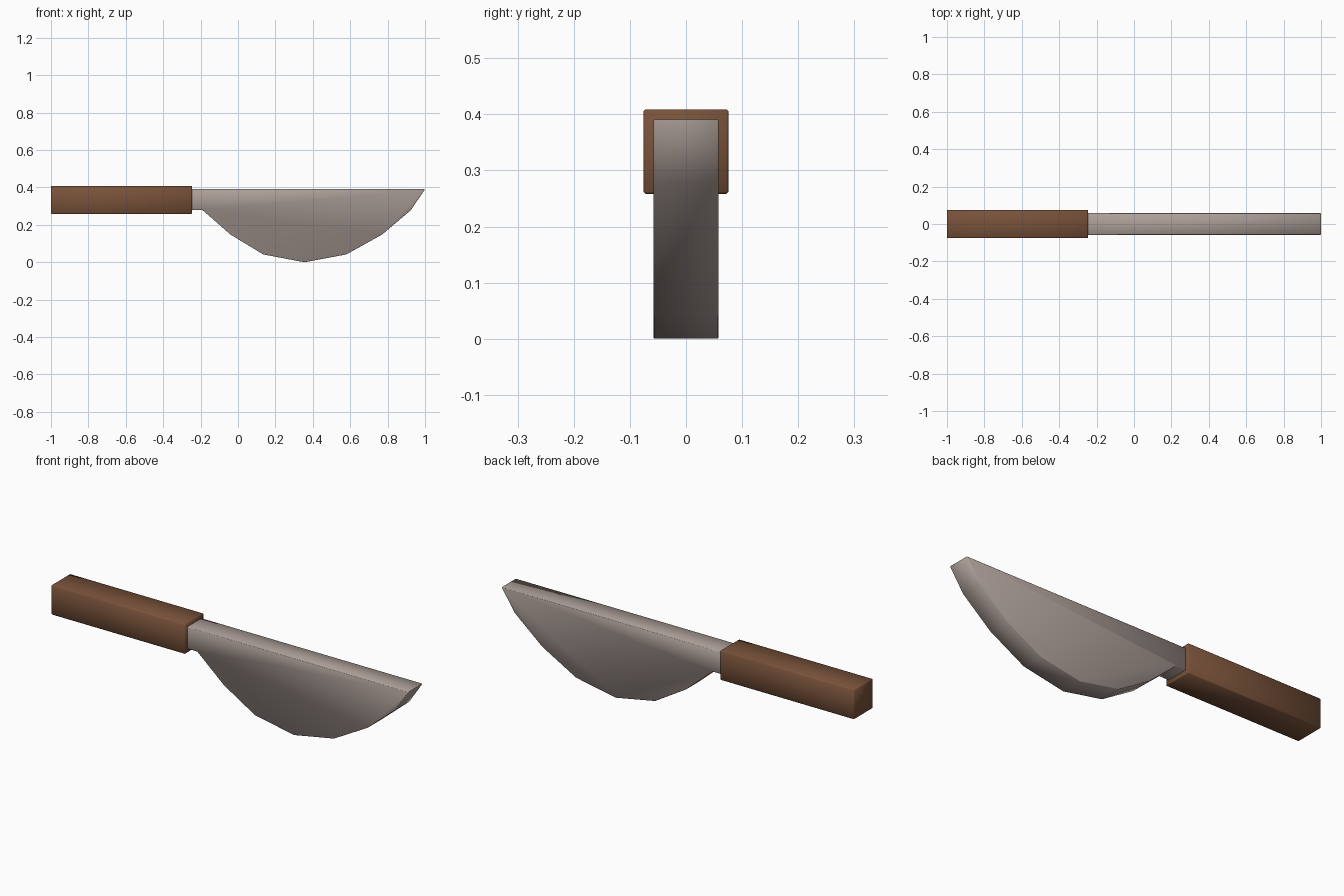
import bpy, bmesh

if "Cube" in bpy.data.objects:
    bpy.data.objects.remove(bpy.data.objects["Cube"])


def material(name, rgb):
    m = bpy.data.materials.new(name)
    m.diffuse_color = (*rgb, 1)
    m.use_nodes = True
    m.node_tree.nodes["Principled BSDF"].inputs["Base Color"].default_value = m.diffuse_color
    return m


def extruded(name, profile, half_width, bevel, mat):
    """Extrude an x-z outline symmetrically along y, with softened edges."""
    bm = bmesh.new()
    face = bm.faces.new([bm.verts.new((x, -half_width, z)) for x, z in profile])
    res = bmesh.ops.extrude_face_region(bm, geom=[face])
    verts = [v for v in res["geom"] if isinstance(v, bmesh.types.BMVert)]
    bmesh.ops.translate(bm, verts=verts, vec=(0, 2 * half_width, 0))
    bmesh.ops.recalc_face_normals(bm, faces=bm.faces)
    for f in bm.faces:
        f.smooth = True
    mesh = bpy.data.meshes.new(name)
    bm.to_mesh(mesh)
    bm.free()
    mesh.materials.append(mat)
    obj = bpy.data.objects.new(name, mesh)
    bpy.context.collection.objects.link(obj)
    mod = obj.modifiers.new("soft_edges", "BEVEL")
    mod.width = bevel
    mod.segments = 1
    mod.limit_method = "ANGLE"
    mod.angle_limit = 0.9
    return obj


wood = material("brown wood", (0.19, 0.085, 0.042))
steel = material("warm grey steel", (0.42, 0.35, 0.32))

# Square handle
extruded("handle", [(-1, 0.258), (-0.245, 0.258), (-0.245, 0.409), (-1, 0.409)],
         0.076, 0.004, wood)

# Thick blade with straight spine, faceted belly and a short neck
extruded("blade", [(-0.25, 0.391), (-0.25, 0.279), (-0.19, 0.279), (-0.04, 0.148),
                   (0.135, 0.042), (0.355, 0.0), (0.58, 0.042), (0.77, 0.148),
                   (0.925, 0.279), (1.0, 0.391)],
         0.058, 0.002, steel)
